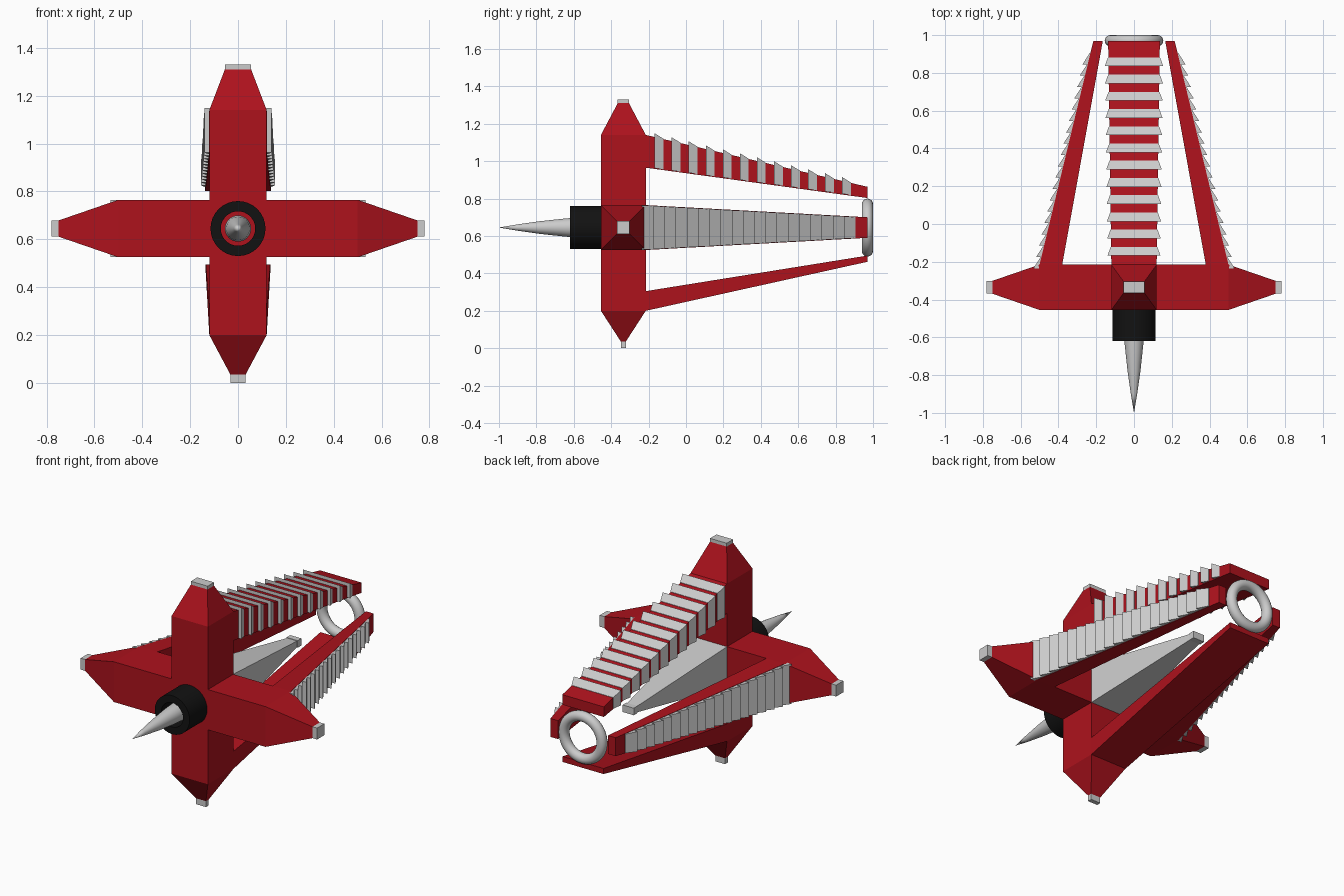
import bpy, bmesh, math
from mathutils import Vector

if "Cube" in bpy.data.objects:
    bpy.data.objects.remove(bpy.data.objects["Cube"])

ZC, YC, H = 0.645, -0.335, 0.12      # hub centre and half thickness


def material(name, rgb):
    m = bpy.data.materials.new(name)
    m.diffuse_color = (*rgb, 1)
    m.use_nodes = True
    m.node_tree.nodes["Principled BSDF"].inputs["Base Color"].default_value = m.diffuse_color
    return m


RED = material("red", (0.42, 0.006, 0.012))
BLACK = material("black", (0.006, 0.006, 0.006))


def finish(name, bm, mat=None, smooth=False):
    bmesh.ops.recalc_face_normals(bm, faces=bm.faces[:])
    me = bpy.data.meshes.new(name)
    bm.to_mesh(me)
    bm.free()
    ob = bpy.data.objects.new(name, me)
    bpy.context.collection.objects.link(ob)
    if mat:
        me.materials.append(mat)
    if smooth:
        bpy.ops.object.select_all(action='DESELECT')
        ob.select_set(True)
        bpy.context.view_layer.objects.active = ob
        bpy.ops.object.shade_smooth_by_angle(angle=math.radians(40))
    return ob


def rect(y, x0, x1, z0, z1):
    return [(x0, y, z0), (x1, y, z0), (x1, y, z1), (x0, y, z1)]


def block(bm, a, b):
    """Six-sided block between two four-corner sections."""
    va, vb = [bm.verts.new(p) for p in a], [bm.verts.new(p) for p in b]
    bm.faces.new(va)
    bm.faces.new(vb)
    for i in range(4):
        j = (i + 1) % 4
        bm.faces.new((va[i], va[j], vb[j], vb[i]))


def solid(name, a, b, mat=None):
    bm = bmesh.new()
    block(bm, a, b)
    return finish(name, bm, mat)


def lathe(name, profile, mat=None, closed=False, segs=32):
    """Turn (radius, y) points around the hub axis."""
    bm = bmesh.new()
    rings = [[bm.verts.new((r * math.cos(t), y, ZC + r * math.sin(t)))
              for t in (2 * math.pi * k / segs for k in range(segs))] for r, y in profile]
    pairs = list(zip(rings, rings[1:])) + ([(rings[-1], rings[0])] if closed else [])
    for a, b in pairs:
        for k in range(segs):
            m = (k + 1) % segs
            bm.faces.new((a[k], a[m], b[m], b[k]))
    bmesh.ops.remove_doubles(bm, verts=bm.verts[:], dist=1e-5)
    return finish(name, bm, mat, True)


def lerp(a, b, y):
    t = (y + 0.215) / 1.185
    return a + (b - a) * t


# Cross body: a cube with four arms extruded, then tapered
bm = bmesh.new()
bmesh.ops.create_cube(bm, size=2 * H)
bmesh.ops.translate(bm, verts=bm.verts[:], vec=(0, YC, ZC))
arms = [((1, 0, 0), 0.50, 0.75, (1, 0.034, 0.034)),
        ((-1, 0, 0), 0.50, 0.75, (1, 0.034, 0.034)),
        ((0, 0, 1), 0.495, 0.665, (0.055, 0.03, 1)),
        ((0, 0, -1), 0.445, 0.61, (0.032, 0.013, 1))]
for d, shoulder, tip, half in arms:
    d = Vector(d)
    centre = Vector((0, YC, ZC))
    bm.normal_update()
    face = next(f for f in bm.faces if f.normal.dot(d) > 0.9
                and (f.calc_center_median() - centre).length < 0.13)
    face = bmesh.ops.extrude_discrete_faces(bm, faces=[face])["faces"][0]
    for v in face.verts:
        v.co += d * (shoulder - H)
    face = bmesh.ops.extrude_discrete_faces(bm, faces=[face])["faces"][0]
    for v in face.verts:
        rel = v.co - centre
        for i in range(3):
            rel[i] = d[i] * tip if d[i] else math.copysign(half[i], rel[i])
        v.co = centre + rel
finish("cross_body", bm, RED)

# Grey caps on the arm tips
for s, side in ((-1, "left"), (1, "right")):
    solid(side + "_arm_cap", rect(YC - 0.034, s * 0.75, s * 0.78, ZC - 0.034, ZC + 0.034),
          rect(YC + 0.034, s * 0.75, s * 0.78, ZC - 0.034, ZC + 0.034))
solid("top_arm_cap", rect(YC - 0.03, -0.055, 0.055, 1.31, 1.33),
      rect(YC + 0.03, -0.055, 0.055, 1.31, 1.33))
solid("bottom_arm_cap", rect(YC - 0.013, -0.032, 0.032, 0, 0.035),
      rect(YC + 0.013, -0.032, 0.032, 0, 0.035))

# Nose: black collar and pointed cone
lathe("nose_collar", [(0.115, -0.62), (0.115, -0.45), (0.072, -0.45), (0.072, -0.62)], BLACK, True)
lathe("nose_cone", [(0, -1), (0.017, -0.9), (0.034, -0.78), (0.049, -0.64),
                    (0.055, -0.54), (0.055, -0.45)])

# Inner spike behind the hub
solid("inner_spike", rect(-0.215, -H, H, ZC - H, ZC + H),
      rect(0.51, -0.033, 0.033, ZC - 0.018, ZC + 0.018))
solid("inner_spike_cap", rect(0.51, -0.037, 0.037, ZC - 0.021, ZC + 0.021),
      rect(0.545, -0.037, 0.037, ZC - 0.021, ZC + 0.021))

# Four struts running back
solid("top_strut", rect(-0.215, -0.12, 0.12, 0.965, 1.14), rect(0.97, -0.137, 0.137, 0.803, 0.863), RED)
solid("bottom_strut", rect(-0.215, -0.12, 0.12, 0.20, 0.305), rect(0.97, -0.135, 0.135, 0.462, 0.495), RED)
for s, side in ((-1, "left"), (1, "right")):
    solid(side + "_strut", rect(-0.215, s * 0.38, s * 0.5, ZC - H, ZC + H),
          rect(0.97, s * 0.165, s * 0.215, ZC - 0.055, ZC + 0.055), RED)

# Saddle fins over the top strut
bm = bmesh.new()
for k in range(12):
    y0 = -0.168 + k * 0.0912
    y1 = y0 + 0.047
    w0, w1 = lerp(0.12, 0.137, y0) + 0.02, lerp(0.12, 0.137, y1) + 0.002
    block(bm, rect(y0, -w0, w0, lerp(0.965, 0.803, y0) + 0.004, lerp(1.14, 0.863, y0) + 0.02),
          rect(y1, -w1, w1, lerp(0.965, 0.803, y1) + 0.004, lerp(1.14, 0.863, y1) + 0.002))
finish("top_fins", bm)

# Overlapping saw-tooth fins on the outer faces of the side struts
for s, side in ((-1, "left"), (1, "right")):
    bm = bmesh.new()
    for k in range(19):
        y0 = -0.235 + k * 0.06
        y1 = y0 + 0.06
        x0, x1 = lerp(0.5, 0.215, y0), lerp(0.5, 0.215, y1)
        h0, h1 = lerp(0.118, 0.053, y0), lerp(0.118, 0.053, y1)
        block(bm, rect(y0, s * (x0 - 0.01), s * (x0 + 0.028), ZC - h0, ZC + h0),
              rect(y1, s * (x1 - 0.01), s * (x1 + 0.004), ZC - h1, ZC + h1))
    finish(side + "_fins", bm)

# Ring at the rear
lathe("rear_ring", [(0.125 + 0.03 * math.cos(a), 0.97 + 0.03 * math.sin(a))
                    for a in (2 * math.pi * i / 16 for i in range(16))], None, True, 48)
